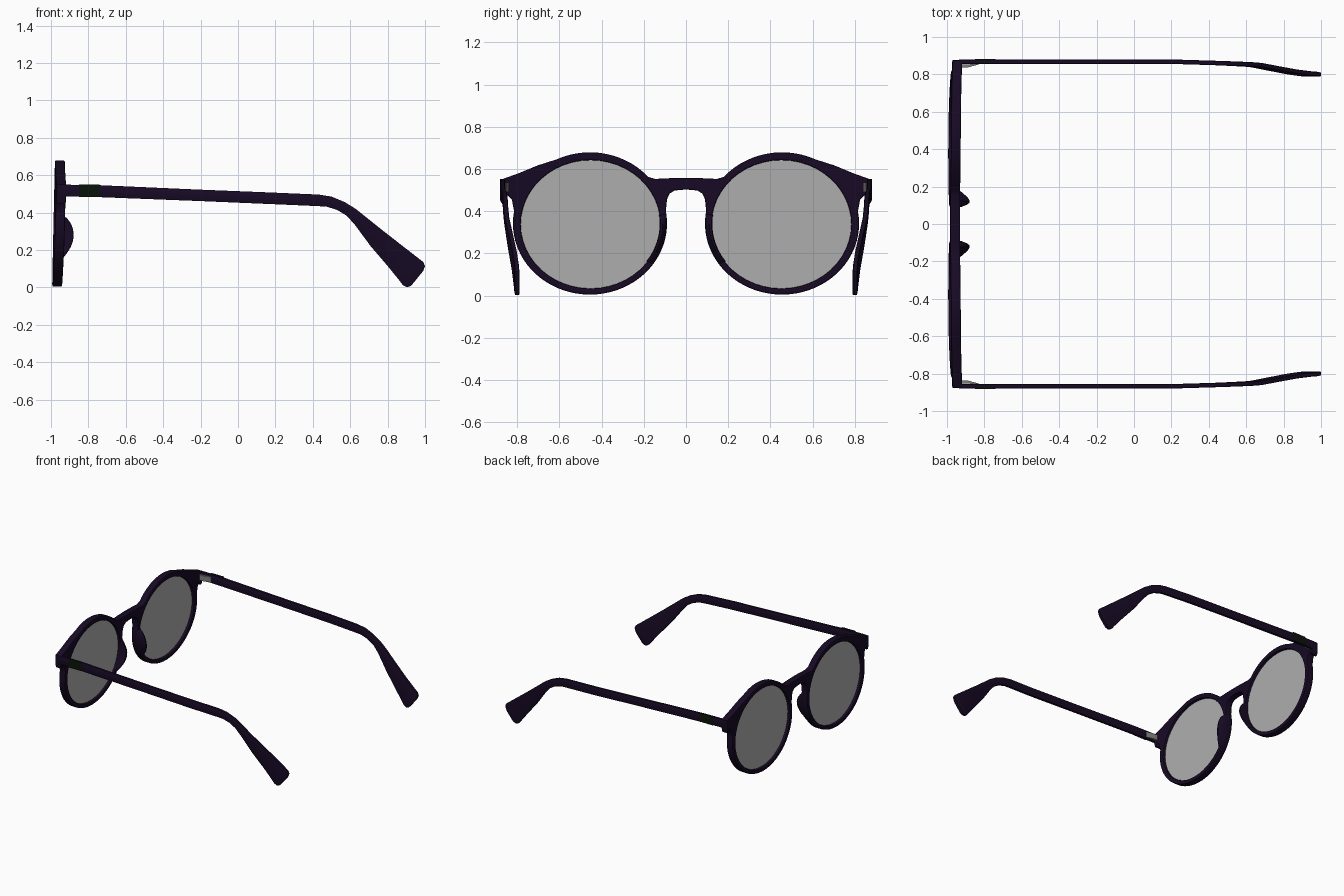
import bpy, bmesh
from math import sin, cos, pi, radians

if "Cube" in bpy.data.objects:
    bpy.data.objects.remove(bpy.data.objects["Cube"])


def material(name, color):
    m = bpy.data.materials.new(name)
    m.diffuse_color = color
    m.use_nodes = True
    m.node_tree.nodes["Principled BSDF"].inputs["Base Color"].default_value = m.diffuse_color
    return m


DARK = material("dark_plastic", (0.0085, 0.003, 0.018, 1))
LENS = material("tinted_lens", (0.43, 0.43, 0.43, 1))
PLATE = material("dark_plate", (0.003, 0.006, 0.003, 1))
METAL = material("hinge_metal", (0.2, 0.21, 0.2, 1))


def front_x(y, z):
    # tilt and slight wrap of the front
    return -0.968 + 0.022 * z + 0.012 * (abs(y) / 0.87) ** 4


def smooth(ob, angle=35):
    bpy.ops.object.select_all(action='DESELECT')
    bpy.context.view_layer.objects.active = ob
    ob.select_set(True)
    bpy.ops.object.shade_smooth_by_angle(angle=radians(angle))


def loft(name, rings, mat):
    bm = bmesh.new()
    vs = [[bm.verts.new(p) for p in r] for r in rings]
    n = len(rings[0])
    for a, b in zip(vs, vs[1:]):
        for i in range(n):
            bm.faces.new((a[i], a[(i + 1) % n], b[(i + 1) % n], b[i]))
    bm.faces.new(vs[0])
    bm.faces.new(vs[-1])
    bmesh.ops.recalc_face_normals(bm, faces=bm.faces)
    me = bpy.data.meshes.new(name)
    bm.to_mesh(me)
    bm.free()
    ob = bpy.data.objects.new(name, me)
    bpy.context.collection.objects.link(ob)
    me.materials.append(mat)
    smooth(ob)
    ob.modifiers.new("mirror", 'MIRROR').use_axis = (False, True, False)
    return ob


def ellipse(cy, cz, ry, rz, a0, a1, n):
    return [(cy + ry * cos(radians(a0 + (a1 - a0) * i / n)),
             cz + rz * sin(radians(a0 + (a1 - a0) * i / n))) for i in range(n + 1)]


OUT = (0.455, 0.342, 0.365, 0.337)
INN = (0.452, 0.338, 0.331, 0.304)

# front frame: filled outline with two lens holes
half = [(0, 0.558), (0.09, 0.556), (0.147, 0.553)]
half += ellipse(*OUT, 139, 64, 14)
half += [(0.7, 0.618), (0.8, 0.577), (0.86, 0.556), (0.875, 0.55), (0.878, 0.49),
         (0.868, 0.45), (0.852, 0.45), (0.845, 0.475), (0.825, 0.455)]
half += ellipse(*OUT, 10, -190, 40)
half += [(0.09, 0.456), (0.078, 0.483), (0.055, 0.498), (0, 0.503)]
outline = half + [(-y, z) for y, z in reversed(half[1:-1])]
hole = ellipse(*INN, 0, 352.5, 47)

cu = bpy.data.curves.new("front_frame", 'CURVE')
cu.dimensions = '2D'
cu.fill_mode = 'BOTH'
cu.extrude, cu.bevel_depth, cu.offset, cu.bevel_resolution = 0.02, 0.006, -0.006, 1
for pts in (outline, hole, [(-y, z) for y, z in hole]):
    sp = cu.splines.new('POLY')
    sp.points.add(len(pts) - 1)
    for p, (y, z) in zip(sp.points, pts):
        p.co = (y, z, 0, 1)
    sp.use_cyclic_u = True
frame = bpy.data.objects.new("front_frame", cu)
bpy.context.collection.objects.link(frame)
bpy.context.view_layer.objects.active = frame
frame.select_set(True)
bpy.ops.object.convert(target='MESH')
frame = bpy.context.view_layer.objects.active
for v in frame.data.vertices:
    y, z, d = v.co
    v.co = (front_x(y, z) + d, y, z)
frame.data.materials.clear()
frame.data.materials.append(DARK)
smooth(frame)

# lenses
rim = ellipse(0.452, 0.338, 0.335, 0.308, 0, 352.5, 47)
loft("lenses", [[(front_x(y, z) + d, y, z) for y, z in rim] for d in (-0.006, 0.006)], LENS)

# nose pads: ridge that follows the inner side of each rim
rings = []
N = 14
for i in range(N + 1):
    t = i / N
    a = radians(172 + 44 * t)
    h = 0.061 * sin(pi * t ** 0.85) ** 0.8 if 0 < t < 1 else 0.0
    ring = []
    for r, k in ((1.0, -0.2), (0.995, 0.35), (0.97, 0.8), (0.945, 1.0),
                 (0.915, 0.97), (0.905, 0.6), (0.915, -0.2)):
        y, z = OUT[0] + OUT[2] * r * cos(a), OUT[1] + OUT[3] * r * sin(a)
        ring.append((front_x(y, z) + 0.022 + max(k * h, -0.01), y, z))
    rings.append(ring)
loft("nose_pads", rings, DARK)

# temples: top x, top z, bottom x, bottom z, middle y
stations = [(-0.935, 0.55, -0.935, 0.487, 0.868), (-0.74, 0.547, -0.74, 0.483, 0.868),
            (-0.2, 0.523, -0.2, 0.462, 0.868), (0.2, 0.507, 0.2, 0.445, 0.868),
            (0.43, 0.497, 0.43, 0.435, 0.861), (0.5, 0.486, 0.475, 0.432, 0.859),
            (0.57, 0.457, 0.53, 0.415, 0.856), (0.63, 0.42, 0.58, 0.385, 0.854),
            (0.69, 0.372, 0.625, 0.335, 0.849), (0.78, 0.3, 0.71, 0.22, 0.832),
            (0.88, 0.222, 0.8, 0.115, 0.814), (0.96, 0.16, 0.865, 0.035, 0.804),
            (0.99, 0.137, 0.882, 0.012, 0.802), (1.0, 0.115, 0.903, 0.002, 0.8),
            (0.99, 0.088, 0.925, 0.008, 0.8)]
rings = []
for xt, zt, xb, zb, y in stations:
    ring = []
    for f, w in ((0, 0.009), (0.1, 0.012), (0.9, 0.012), (1, 0.009),
                 (1, -0.009), (0.9, -0.012), (0.1, -0.012), (0, -0.009)):
        ring.append((xt + (xb - xt) * f, y + w, zt + (zb - zt) * f))
    rings.append(ring)
loft("temples", rings, DARK)

# plain inlay plates on the outside of the temple starts
loft("temple_plates", [[(x, y, z) for y, z in ((0.87, 0.485), (0.882, 0.485),
                                               (0.882, 0.552), (0.87, 0.552))]
                       for x in (-0.85, -0.74)], PLATE)

# metal hinges on the inner side
loft("hinges", [[(x, y, z) for y, z in ((y0, 0.492), (y0 + 0.014, 0.492),
                                        (y0 + 0.014, 0.535), (y0, 0.535))]
                for x, y0 in ((-0.93, 0.838), (-0.885, 0.838), (-0.83, 0.853))], METAL)
